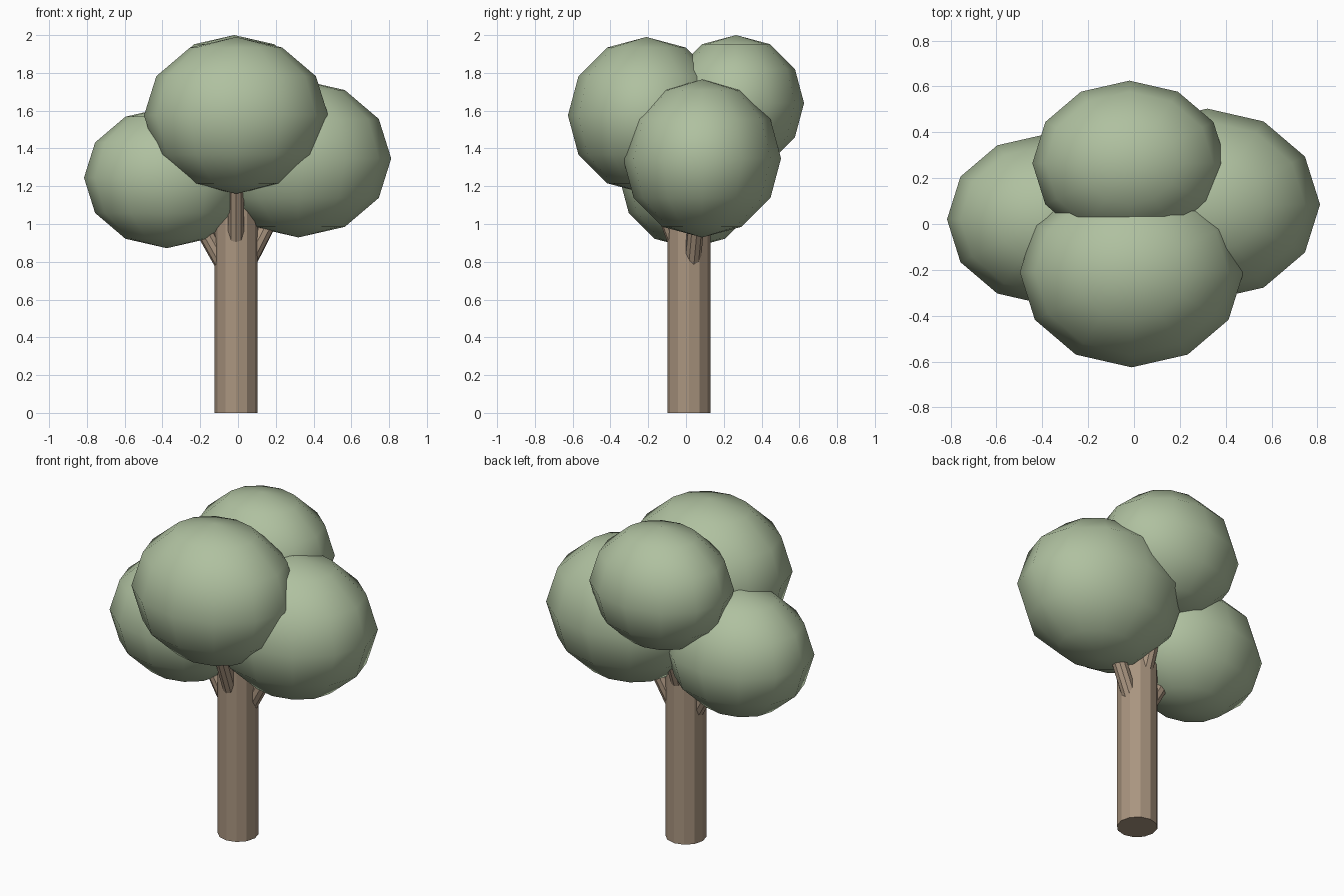
import bpy
from mathutils import Vector

cube = bpy.data.objects.get("Cube")
if cube:
    bpy.data.objects.remove(cube, do_unlink=True)


def make_material(name, rgb):
    mat = bpy.data.materials.new(name)
    mat.use_nodes = True
    color = (*rgb, 1)
    mat.diffuse_color = color
    mat.node_tree.nodes["Principled BSDF"].inputs["Base Color"].default_value = color
    return mat


bark = make_material("bark brown", (0.40, 0.30, 0.215))
leaf = make_material("leaf green", (0.43, 0.53, 0.35))


def limb(name, start, end, radius, sides):
    """Straight flat-sided cylinder between two points."""
    start, end = Vector(start), Vector(end)
    axis = end - start
    bpy.ops.mesh.primitive_cylinder_add(vertices=sides, radius=radius,
                                        depth=axis.length, location=(start + end) / 2)
    obj = bpy.context.object
    obj.rotation_euler = axis.to_track_quat("Z", "Y").to_euler()
    obj.name = name
    obj.data.materials.append(bark)


def foliage(name, center, radius):
    """Smooth low-poly ball, a little wider along x."""
    bpy.ops.mesh.primitive_uv_sphere_add(segments=12, ring_count=6, radius=radius,
                                         location=center)
    obj = bpy.context.object
    obj.scale.x = 1.175
    obj.name = name
    obj.data.materials.append(leaf)
    bpy.ops.object.shade_smooth()


# Trunk and the four branches reaching into the foliage
limb("trunk", (-0.01, 0.015, 0), (-0.01, 0.015, 1.15), 0.114, 12)
limb("left_branch", (0.03, 0.03, 0.75), (0.31, 0.08, 1.3), 0.044, 10)
limb("right_branch", (-0.03, 0.015, 0.7), (-0.34, 0.02, 1.25), 0.044, 10)
limb("front_branch", (-0.01, -0.02, 0.82), (-0.01, -0.2, 1.3), 0.044, 10)
limb("back_branch", (-0.01, 0.04, 0.85), (-0.01, 0.24, 1.4), 0.044, 10)

# Crown
foliage("front_foliage", (-0.01, -0.21, 1.575), 0.415)
foliage("back_foliage", (-0.02, 0.265, 1.64), 0.36)
foliage("left_foliage", (0.32, 0.085, 1.347), 0.418)
foliage("right_foliage", (-0.377, 0.02, 1.245), 0.373)
